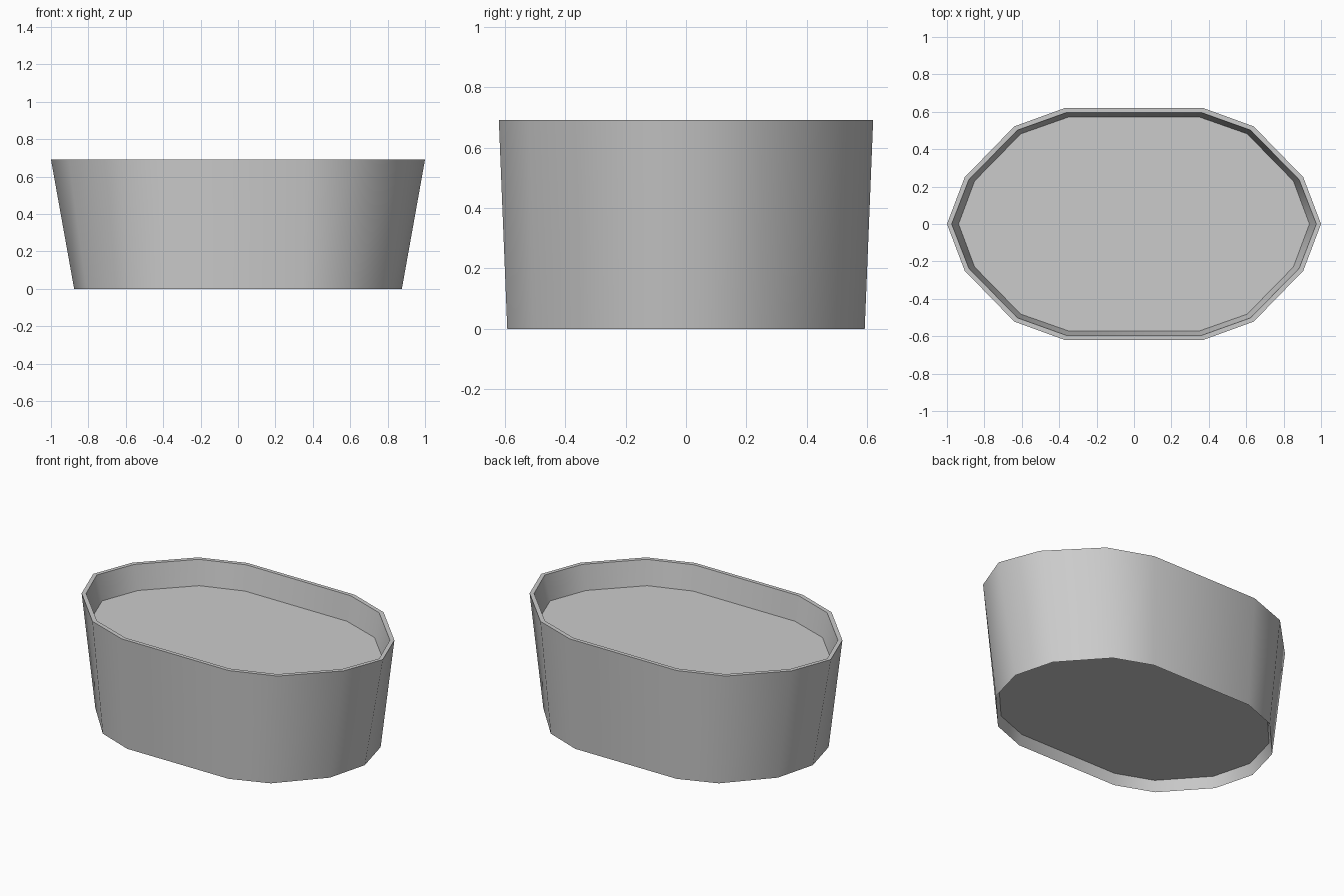
import bpy
import bmesh
import math

cube = bpy.data.objects.get("Cube")
if cube:
    bpy.data.objects.remove(cube)

grey = bpy.data.materials.new("plain grey")
grey.use_nodes = True
COLOUR = (0.6, 0.6, 0.6, 1)
grey.diffuse_color = COLOUR
grey.node_tree.nodes["Principled BSDF"].inputs["Base Color"].default_value = COLOUR


def ring(quarter, z):
    """Mirror a quarter outline (tip first) into a closed counter-clockwise ring."""
    half = quarter + [(-x, y) for x, y in reversed(quarter)]
    full = half + [(x, -y) for x, y in reversed(half[1:-1])]
    return [(x, y, z) for x, y in full]


def build(name, rings, cap_first=False, cap_last=False):
    """Skin a stack of rings, with optional end caps."""
    bm = bmesh.new()
    loops = [[bm.verts.new(p) for p in r] for r in rings]
    for a, b in zip(loops, loops[1:]):
        n = len(a)
        for i in range(n):
            j = (i + 1) % n
            bm.faces.new((a[i], a[j], b[j], b[i]))
    if cap_first:
        bm.faces.new(loops[0][::-1])
    if cap_last:
        bm.faces.new(loops[-1])
    mesh = bpy.data.meshes.new(name)
    bm.to_mesh(mesh)
    bm.free()
    mesh.materials.append(grey)
    obj = bpy.data.objects.new(name, mesh)
    bpy.context.collection.objects.link(obj)
    bpy.ops.object.select_all(action="DESELECT")
    obj.select_set(True)
    bpy.context.view_layer.objects.active = obj
    bpy.ops.object.shade_smooth_by_angle(angle=math.radians(45))
    return obj


# Outlines from the foot up and over the rim
foot = [(0.876, 0), (0.81, 0.25), (0.58, 0.505), (0.35, 0.592)]
rim_outer = [(1, 0), (0.905, 0.25), (0.64, 0.522), (0.37, 0.62)]
rim_inner = [(0.975, 0), (0.883, 0.237), (0.623, 0.502), (0.36, 0.596)]
inside = [(0.938, 0), (0.852, 0.23), (0.605, 0.482), (0.352, 0.571)]
recess = [(x * 0.978, y * 0.978) for x, y in foot]

RIM_Z, FLOOR_Z, RECESS_Z = 0.692, 0.54, 0.068

# Tapered wall with rim, and the hollow underside closed by a base
build("tub_wall", [ring(recess, RECESS_Z), ring(foot, 0), ring(rim_outer, RIM_Z),
                   ring(rim_inner, RIM_Z), ring(inside, FLOOR_Z)], cap_first=True)

# Flat surface inside the tub
build("inner_floor", [ring(inside, FLOOR_Z)], cap_last=True)
